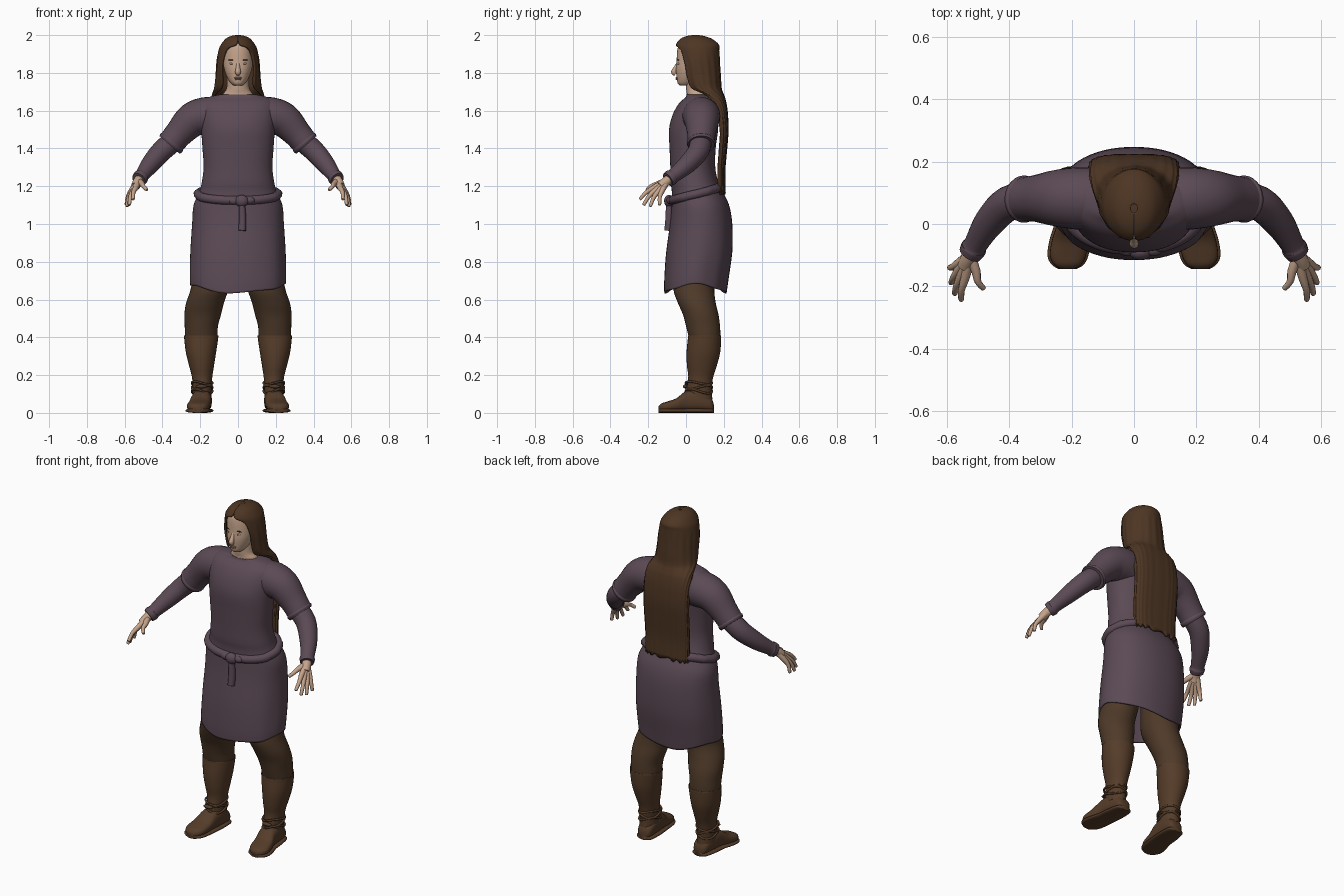
import bpy, bmesh
from math import sin, cos, pi, radians
from mathutils import Vector

cube = bpy.data.objects.get("Cube")
if cube:
    bpy.data.objects.remove(cube)


def material(name, r, g, b):
    m = bpy.data.materials.new(name)
    m.use_nodes = True
    m.diffuse_color = (r, g, b, 1)
    m.node_tree.nodes["Principled BSDF"].inputs["Base Color"].default_value = (r, g, b, 1)
    return m


CLOTH = material("plum cloth", .105, .068, .09)
TROUSER = material("dark brown trousers", .078, .042, .022)
LEATHER = material("brown leather", .09, .045, .022)
HAIR = material("brown hair", .075, .036, .017)
SKIN = material("skin", .56, .37, .26)
LIP = material("lips", .36, .19, .14)
DARK = material("dark brown", .04, .022, .014)
EYE = material("eye white", .6, .55, .5)


def spline(pts, steps=4):
    """Smooth interpolation through tuples of any length."""
    out = []
    for i in range(len(pts) - 1):
        a, b, c, d = (pts[max(0, min(len(pts) - 1, i + k))] for k in (-1, 0, 1, 2))
        for s in range(steps):
            t = s / steps
            out.append(tuple(q + t / 2 * (r - p + t * (2 * p - 5 * q + 4 * r - e + t * (3 * (q - r) + e - p)))
                             for p, q, r, e in zip(a, b, c, d)))
    return out + [tuple(pts[-1])]


def skin_rings(name, rings, mat, closed=True, caps=(True, True), mirror=False, thick=0):
    """Join rings of points into a smooth surface."""
    bm = bmesh.new()
    rows = [[bm.verts.new(p) for p in ring] for ring in rings]
    n = len(rows[0])
    for a, b in zip(rows, rows[1:]):
        for i in range(n if closed else n - 1):
            j = (i + 1) % n
            bm.faces.new((a[i], a[j], b[j], b[i]))
    for row, cap in zip((rows[0], rows[-1]), caps):
        if cap:
            bm.faces.new(row)
    bmesh.ops.recalc_face_normals(bm, faces=bm.faces)
    me = bpy.data.meshes.new(name)
    bm.to_mesh(me)
    bm.free()
    return finish(name, me, mat, mirror, thick)


def finish(name, me, mat, mirror=False, thick=0):
    me.materials.append(mat)
    me.shade_smooth()
    me.set_sharp_from_angle(angle=radians(50))
    ob = bpy.data.objects.new(name, me)
    bpy.context.collection.objects.link(ob)
    if thick:
        ob.modifiers.new("thickness", "SOLIDIFY").thickness = thick
    if mirror:
        ob.modifiers.new("mirror", "MIRROR")
    return ob


def bend(v, p):
    return (1 if v > 0 else -1) * abs(v) ** (2 / p)


def oval(z, cx, cy, rx, ry, a, p=2.0):
    """Point on a level oval; angle 0 faces the front."""
    return Vector((cx + rx * bend(sin(a), p), cy - ry * bend(cos(a), p), z))


def column(name, profile, mat, p=2.0, n=32, **kw):
    rings = [[oval(*row, 2 * pi * i / n, p) for i in range(n)] for row in spline(profile)]
    return skin_rings(name, rings, mat, **kw)


def tube(name, pts, mat, n=20, mirror=False):
    """Round tube through (x, y, z, radius) points."""
    path = spline(pts)
    rings = []
    for i, q in enumerate(path):
        t = Vector(path[min(i + 1, len(path) - 1)][:3]) - Vector(path[max(i - 1, 0)][:3])
        u = t.cross(Vector((0, 1, 0))).normalized()
        v = u.cross(t).normalized()
        rings.append([Vector(q[:3]) + q[3] * (u * cos(2 * pi * k / n) + v * sin(2 * pi * k / n)) for k in range(n)])
    return skin_rings(name, rings, mat, mirror=mirror)


def blob(name, loc, size, mat, mirror=False):
    bm = bmesh.new()
    bmesh.ops.create_uvsphere(bm, u_segments=16, v_segments=10, radius=1)
    for v in bm.verts:
        v.co = Vector(a * s + l for a, s, l in zip(v.co, size, loc))
    me = bpy.data.meshes.new(name)
    bm.to_mesh(me)
    bm.free()
    return finish(name, me, mat, mirror)


# Tunic: one long body with a wavy hem, as (z, cx, cy, rx, ry)
body = spline([(.66, 0, .05, .25, .165), (.72, 0, .055, .252, .17), (.85, 0, .07, .25, .175),
               (1.0, 0, .08, .242, .165), (1.1, 0, .076, .235, .152), (1.17, 0, .06, .205, .135),
               (1.22, 0, .045, .192, .126), (1.3, 0, .036, .182, .119), (1.4, 0, .035, .188, .122),
               (1.5, 0, .04, .195, .13), (1.58, 0, .05, .2, .12), (1.64, 0, .062, .195, .098),
               (1.67, 0, .072, .16, .075), (1.685, 0, .065, .1, .062)])


def body_point(row, a):
    pt = oval(*row, a, 2.2)
    low = max(0, (.8 - row[0]) / .14)
    fold = max(0, min(1, (1.1 - row[0]) / .3))
    pt.x *= 1 + .012 * fold * cos(8 * a)
    pt.z += low * (.02 - .045 * cos(a) ** 2 + .005 * sin(5 * a))
    return pt


N = 64
skin_rings("tunic", [[body_point(r, 2 * pi * i / N) for i in range(N)] for r in body], CLOTH,
           caps=(False, True), thick=.008)

# Belt follows the waist, dipping at the front
belt = bpy.data.curves.new("belt", "CURVE")
belt.dimensions = "3D"
belt.bevel_depth = .024
belt.bevel_resolution = 3
line = belt.splines.new("POLY")
line.points.add(47)
line.use_cyclic_u = True
for i, pt in enumerate(line.points):
    a = 2 * pi * i / 48
    row = min(body, key=lambda r: abs(r[0] - 1.16 + .035 * cos(a)))
    q = body_point(row, a)
    pt.co = (q.x, q.y, 1.16 - .035 * cos(a), 1)
belt.materials.append(CLOTH)
bpy.context.collection.objects.link(bpy.data.objects.new("belt", belt))
blob("belt_knot", (.02, -.09, 1.122), (.036, .026, .032), CLOTH)
blob("belt_loop", (.06, -.085, 1.125), (.03, .018, .02), CLOTH)
blob("belt_loop_small", (-.022, -.085, 1.122), (.028, .018, .02), CLOTH)
tube("belt_tail", [(.02, -.09, 1.11, .016), (.024, -.09, 1.03, .019), (.022, -.095, .965, .02)], CLOTH)

# Sleeves and forearms
tube("short_sleeve", [(.12, .08, 1.57, .1), (.18, .082, 1.57, .1), (.245, .083, 1.548, .092),
                      (.31, .082, 1.482, .076), (.345, .08, 1.44, .072), (.362, .08, 1.42, .071)], CLOTH, 28, True)
tube("sleeve_hem", [(.345, .08, 1.44, .07), (.353, .08, 1.43, .076), (.362, .08, 1.42, .071)], CLOTH, 28, True)
tube("forearm_sleeve", [(.33, .08, 1.45, .058), (.405, .065, 1.385, .056), (.465, .005, 1.315, .049),
                        (.508, -.065, 1.257, .038), (.515, -.078, 1.247, .042), (.526, -.096, 1.235, .038)],
     CLOTH, 24, True)

# Hands: each finger carries its part of the palm
tube("wrist", [(.51, -.07, 1.25, .028), (.532, -.11, 1.222, .025), (.542, -.135, 1.2, .024)], SKIN, 16, True)
fingers = {"index": ((.54, -.165, 1.195), (.555, -.245, 1.13)), "middle": ((.55, -.155, 1.185), (.576, -.225, 1.1)),
           "ring": ((.558, -.14, 1.18), (.588, -.19, 1.092)), "little": ((.562, -.125, 1.18), (.592, -.14, 1.1)),
           "thumb": ((.508, -.15, 1.212), (.482, -.208, 1.18))}
for name, (knuckle, tip) in fingers.items():
    k, t = Vector(knuckle), Vector(tip)
    mid = k.lerp(t, .5) + Vector((.006, -.006, .004))
    tube(name + "_finger", [(.527, -.1, 1.228, .018), (*k, .015), (*mid, .011), (*t.lerp(mid, .1), .009),
                            (*t, .004)], SKIN, 10, True)

# Trousers, boots and feet
column("trouser_leg", [(.85, .13, .06, .1, .11), (.72, .14, .05, .1, .11), (.65, .152, .042, .1, .108),
                       (.58, .175, .058, .1, .1), (.52, .187, .078, .097, .094), (.46, .194, .09, .088, .09),
                       (.4, .195, .098, .085, .083), (.36, .195, .098, .07, .07)], TROUSER, mirror=True)
column("boot_shaft", [(.395, .195, .098, .08, .078), (.41, .195, .098, .09, .086), (.395, .195, .098, .09, .088),
                      (.32, .196, .092, .08, .089), (.25, .193, .084, .066, .079), (.19, .19, .078, .054, .066),
                      (.13, .19, .07, .05, .066), (.07, .19, .07, .05, .07)], LEATHER, mirror=True)
for z, tilt in ((.115, .012), (.135, -.01), (.158, .008)):
    ring = [oval(z, .19, .068, .054, .07, 2 * pi * i / 24) for i in range(25)]
    tube("boot_lace", [(p.x, p.y, p.z + tilt * sin(i * pi / 6), .006) for i, p in enumerate(ring)], LEATHER, 8, True)
blob("lace_bow", (.195, -.005, .14), (.03, .012, .01), LEATHER, True)


def foot(name, rows, mat):
    """Rows run heel to toe as (y, cx, half width, bottom, top)."""
    rings = [[(cx + w * bend(cos(a), 2.6), y, (lo + hi) / 2 + (hi - lo) / 2 * bend(sin(a), 2.6))
              for a in (2 * pi * i / 24 for i in range(24))] for y, cx, w, lo, hi in spline(rows)]
    skin_rings(name, rings, mat, mirror=True)


shape = [(.147, .185, .02, .045), (.13, .185, .042, .08), (.06, .19, .052, .12), (0, .195, .053, .115),
         (-.05, .205, .058, .078), (-.1, .212, .058, .06), (-.13, .213, .044, .05), (-.145, .213, .02, .035)]
foot("boot_foot", [(y, cx, w, .008, h) for y, cx, w, h in shape], LEATHER)
foot("boot_sole", [(y, cx, w + .008, 0, .024) for y, cx, w, h in shape], LEATHER)

# Head and neck
column("neck", [(1.655, 0, .062, .095, .06), (1.69, 0, .06, .078, .056), (1.72, 0, .055, .06, .055),
                (1.79, 0, .055, .058, .058)], SKIN)
column("head", [(1.732, 0, 0, .02, .03), (1.745, 0, .006, .038, .05), (1.78, 0, .02, .06, .07),
                (1.82, 0, .03, .073, .083), (1.86, 0, .044, .08, .094), (1.92, 0, .05, .079, .096),
                (1.95, 0, .05, .07, .084), (1.98, 0, .05, .03, .035)], SKIN, 2.1)
tube("nose", [(0, -.04, 1.855, .009), (0, -.052, 1.83, .011), (0, -.064, 1.805, .015), (0, -.055, 1.793, .011)],
     SKIN, 12)
blob("upper_lip", (0, -.048, 1.774), (.021, .008, .0045), LIP)
blob("lower_lip", (0, -.047, 1.766), (.017, .008, .005), LIP)
blob("eye", (.031, -.039, 1.849), (.014, .006, .006), EYE, True)
blob("iris", (.031, -.0425, 1.849), (.005, .004, .005), DARK, True)
blob("eyebrow", (.033, -.0405, 1.868), (.02, .005, .003), DARK, True)

# Hair: cap open at the face, falling into a flat sheet, as (z, cy, rx, ry, gap, squareness)
locks = spline([(2, .05, .012, .015, 0, 2), (1.995, .05, .038, .046, 0, 2), (1.98, .054, .066, .084, 0, 2),
                (1.95, .06, .09, .114, 8, 2), (1.92, .062, .103, .114, 38, 2), (1.85, .067, .114, .112, 49, 2),
                (1.78, .078, .118, .106, 47, 2), (1.72, .095, .125, .093, 44, 2), (1.69, .13, .136, .068, 55, 2.2),
                (1.66, .155, .142, .054, 70, 2.5), (1.6, .172, .145, .048, 84, 2.8), (1.5, .18, .146, .045, 90, 3),
                (1.4, .176, .145, .042, 90, 3), (1.28, .168, .143, .04, 90, 3), (1.165, .17, .14, .04, 90, 3)])
M = 72
rows = []
for z, cy, rx, ry, gap, p in locks:
    g, row = radians(max(gap, 0)), []
    for i in range(M + 1):
        a = g + (2 * pi - 2 * g) * i / M
        ripple = 1 + (.012 if z < 1.9 else 0) * cos(i * pi / 3)
        row.append(oval(z + (.008 * sin(i * .7) if z < 1.17 else 0), 0, cy, rx * ripple, ry * ripple, a, p))
    rows.append(row)
skin_rings("long_hair", rows, HAIR, closed=False, caps=(False, False), thick=.012)
blob("hair_crown", (0, .05, 1.985), (.05, .06, .0145), HAIR)
